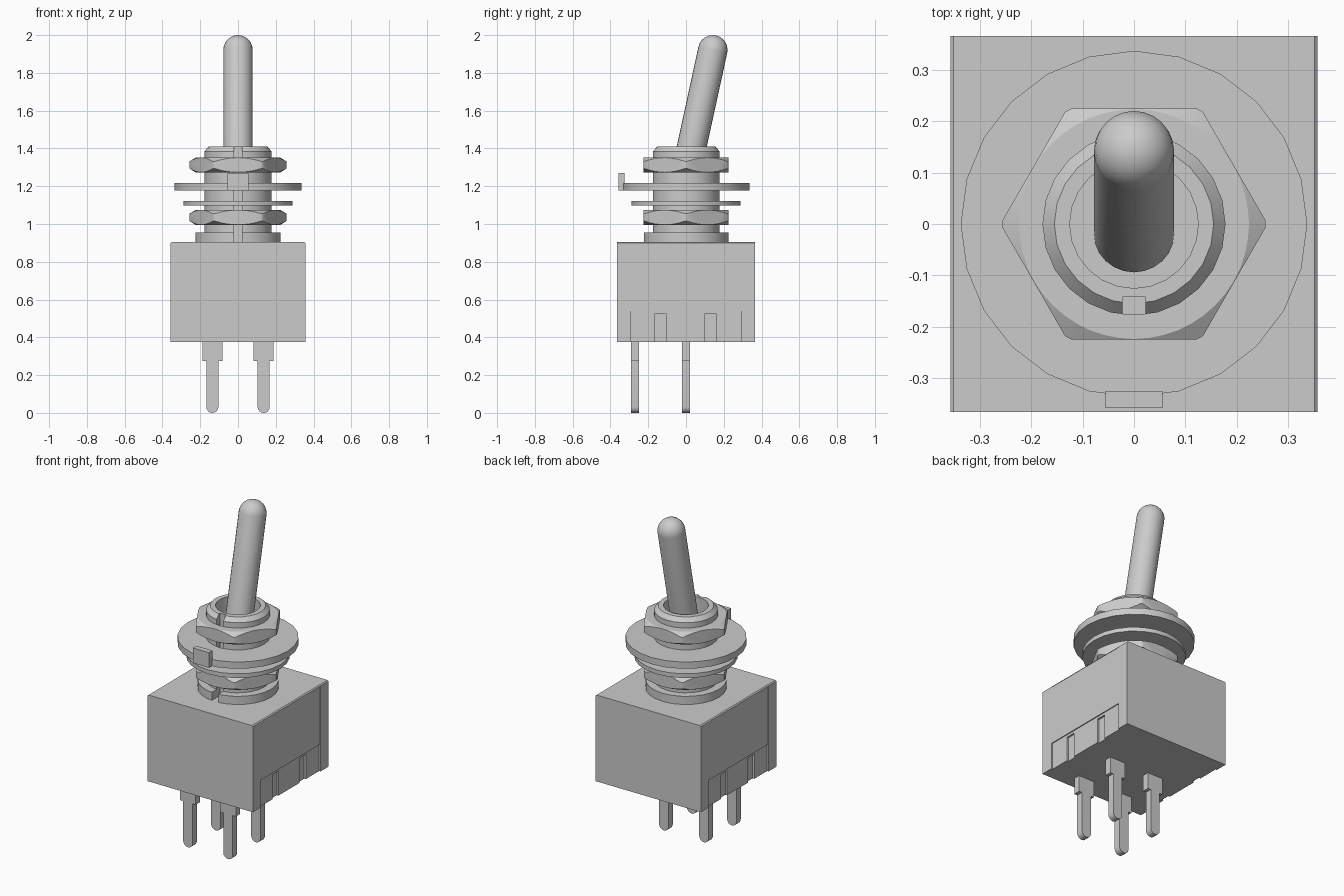
import bpy, bmesh
from math import sin, cos, pi, radians
from mathutils import Matrix, Vector

cube = bpy.data.objects.get("Cube")
if cube:
    bpy.data.objects.remove(cube, do_unlink=True)

GREY = (0.6, 0.6, 0.6, 1)
mat = bpy.data.materials.new("light grey")
mat.use_nodes = True
mat.diffuse_color = GREY
mat.node_tree.nodes["Principled BSDF"].inputs["Base Color"].default_value = GREY


def finish(name, bm):
    bmesh.ops.recalc_face_normals(bm, faces=bm.faces)
    mesh = bpy.data.meshes.new(name)
    bm.to_mesh(mesh)
    bm.free()
    ob = bpy.data.objects.new(name, mesh)
    bpy.context.collection.objects.link(ob)
    mesh.materials.append(mat)
    return ob


def activate(ob):
    bpy.ops.object.select_all(action='DESELECT')
    ob.select_set(True)
    bpy.context.view_layer.objects.active = ob


def smooth(ob):
    activate(ob)
    bpy.ops.object.shade_smooth_by_angle(angle=radians(30))


def prism(name, points, direction):
    """Extrude a planar loop of 3D points along a direction."""
    bm = bmesh.new()
    face = bm.faces.new([bm.verts.new(p) for p in points])
    new = bmesh.ops.extrude_face_region(bm, geom=[face])["geom"]
    bmesh.ops.translate(bm, vec=direction,
                        verts=[v for v in new if isinstance(v, bmesh.types.BMVert)])
    return finish(name, bm)


def box(name, x0, x1, y0, y1, z0, z1):
    return prism(name, [(x0, y0, z0), (x1, y0, z0), (x1, y1, z0), (x0, y1, z0)],
                 (0, 0, z1 - z0))


def lathe(name, profile, closed=False, steps=24):
    """Spin an (r, z) profile around z."""
    bm = bmesh.new()
    verts = [bm.verts.new((r, 0, z)) for r, z in profile]
    edges = [bm.edges.new(p) for p in zip(verts, verts[1:])]
    if closed:
        edges.append(bm.edges.new((verts[-1], verts[0])))
    bmesh.ops.spin(bm, geom=verts + edges, cent=(0, 0, 0), axis=(0, 0, 1),
                   angle=2 * pi, steps=steps, use_merge=True)
    bmesh.ops.remove_doubles(bm, verts=bm.verts, dist=0.0001)
    return finish(name, bm)


def boolean(ob, cutter, operation='DIFFERENCE'):
    mod = ob.modifiers.new("cut", 'BOOLEAN')
    mod.operation, mod.solver, mod.object = operation, 'EXACT', cutter
    activate(ob)
    bpy.ops.object.modifier_apply(modifier=mod.name)
    bpy.data.objects.remove(cutter, do_unlink=True)


# Case: block with chamfered top edges
W, D, BOTTOM, TOP = 0.357, 0.366, 0.375, 0.905
C = 0.006
case = prism("case", [(-W, -D, BOTTOM), (W, -D, BOTTOM), (W, -D, TOP - C), (W - C, -D, TOP),
                      (C - W, -D, TOP), (-W, -D, TOP - C)], (0, 2 * D, 0))

# Shallow side panels, lower recesses and slots
for s in (-1, 1):
    for depth, y0, y1, z0, z1 in ((0.003, -0.29, 0.29, 0.53, TOP - C),
                                  (0.009, -0.29, 0.29, 0.3, 0.54),
                                  (0.02, -0.165, -0.105, 0.3, 0.525),
                                  (0.02, 0.1, 0.16, 0.3, 0.525)):
        xs = sorted((s * (W - depth), s * (W + 0.1)))
        boolean(case, box("cutter", *xs, y0, y1, z0, z1))

# Bushing: flange, threaded barrel, chamfered rim, bore and front keyway
R = 0.178
bushing = lathe("bushing", [(0, TOP - 0.02), (0.225, TOP - 0.02), (0.225, 0.955), (R, 0.955),
                            (R, 1.385), (0.155, 1.41), (0.125, 1.41), (0.125, 1.19), (0, 1.19)])
boolean(bushing, box("cutter", -0.022, 0.022, -0.4, -0.142, 0.8, 1.6))
smooth(bushing)

# Hex nuts with rounded-off corners
for name, z0, z1 in (("lower_nut", 0.995, 1.075), ("upper_nut", 1.273, 1.352)):
    hexagon = [(0.26 * cos(k * pi / 3), 0.26 * sin(k * pi / 3), z0) for k in range(6)]
    nut = prism(name, hexagon, (0, 0, z1 - z0))
    limit = lathe("cutter", [(R - 0.002, z0 - 0.001), (0.222, z0 - 0.001), (0.256, z0 + 0.02),
                             (0.256, z1 - 0.02), (0.222, z1 + 0.001), (R - 0.002, z1 + 0.001)],
                  closed=True, steps=48)
    boolean(nut, limit, 'INTERSECT')
    smooth(nut)

# Washers
for name, r, z0, z1 in (("thin_washer", 0.288, 1.097, 1.123),
                        ("locating_washer", 0.337, 1.177, 1.218)):
    smooth(lathe(name, [(R, z0), (r, z0), (r, z1), (R, z1)], closed=True))

# Upturned tab on the locating washer
box("washer_tab", -0.055, 0.055, -0.358, -0.325, 1.177, 1.27)

# Tilted lever with domed tip
dome = [(0.078 * cos(a * pi / 12), 0.078 * sin(a * pi / 12)) for a in range(7)]
LENGTH = 0.75
lever = lathe("lever", [(0, 0), (0.078, 0)] + [(r, LENGTH + h) for r, h in dome])
tilt = Matrix.Rotation(radians(-12.3), 4, 'X')
tip = Vector((0, 0.142, 1.922))
lever.data.transform(Matrix.Translation(tip) @ tilt @ Matrix.Translation((0, 0, -LENGTH)))
smooth(lever)

# Four solder pins: wide shoulder, narrow blade with round end
N, S, T = 0.032, 0.053, 0.042
for side, x in (("right", -0.136), ("left", 0.136)):
    for row, y in (("front", -0.27), ("middle", 0.0)):
        end = [(-N * cos(k * pi / 8), N - N * sin(k * pi / 8)) for k in range(9)]
        outline = end + [(N, 0.275), (S, 0.275), (S, 0.39), (-S, 0.39), (-S, 0.275), (-N, 0.275)]
        smooth(prism(f"{row}_{side}_pin", [(x + px, y - T / 2, pz) for px, pz in outline],
                     (0, T, 0)))
